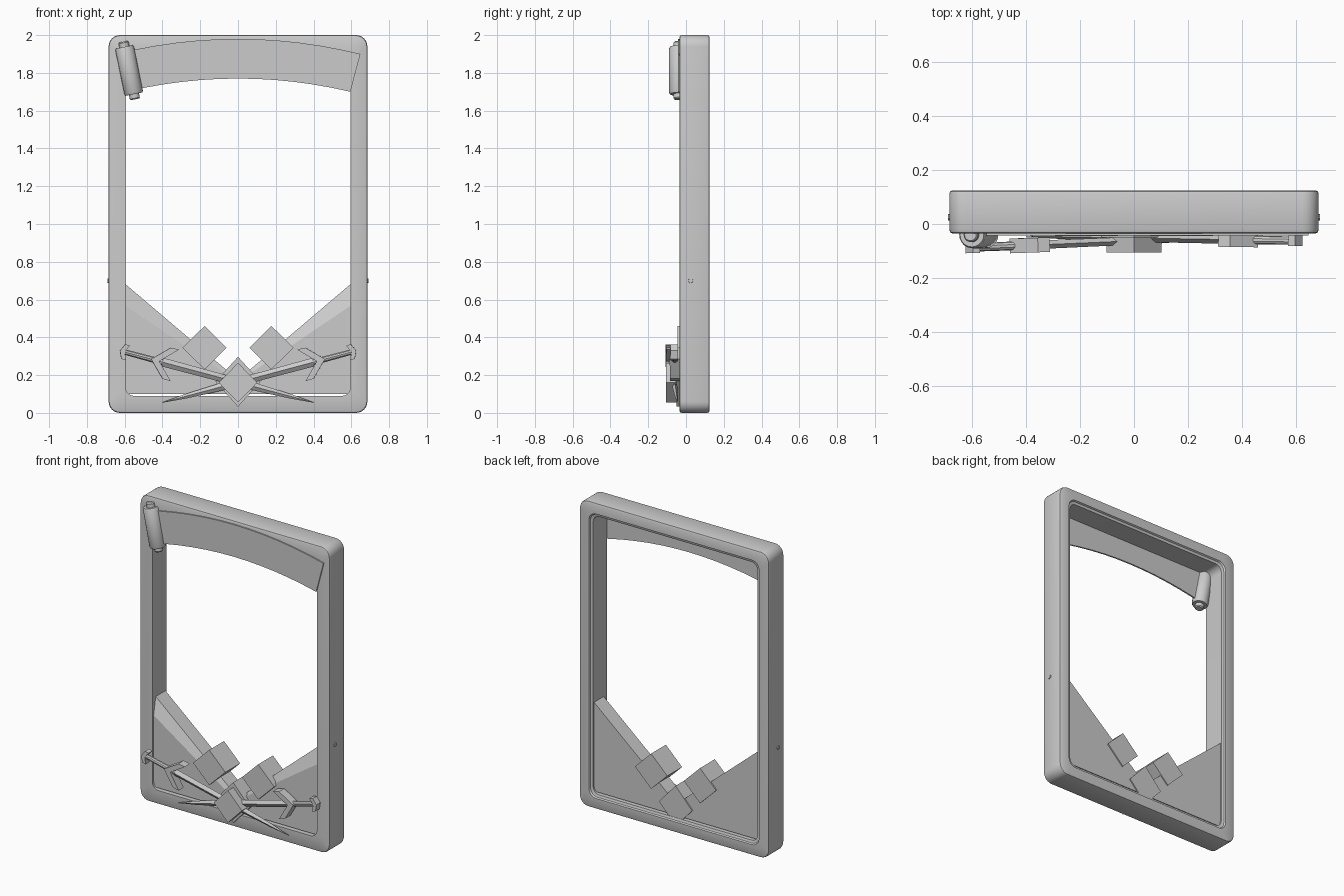
import bpy, bmesh, math
from mathutils import Vector, Matrix

cube = bpy.data.objects.get("Cube")
if cube:
    bpy.data.objects.remove(cube, do_unlink=True)

grey = bpy.data.materials.new("plain grey")
grey.use_nodes = True
grey.diffuse_color = (0.6, 0.6, 0.6, 1)
grey.node_tree.nodes["Principled BSDF"].inputs["Base Color"].default_value = (0.6, 0.6, 0.6, 1)


def finish(name, bm, smooth=False):
    bmesh.ops.recalc_face_normals(bm, faces=bm.faces)
    mesh = bpy.data.meshes.new(name)
    bm.to_mesh(mesh)
    bm.free()
    mesh.materials.append(grey)
    ob = bpy.data.objects.new(name, mesh)
    bpy.context.collection.objects.link(ob)
    if smooth:
        bpy.ops.object.select_all(action='DESELECT')
        ob.select_set(True)
        bpy.context.view_layer.objects.active = ob
        bpy.ops.object.shade_smooth_by_angle(angle=math.radians(35))
    return ob


def loft(name, rings, loop=False, smooth=False):
    """Bridge equal rings of points, capped at the ends or closed into a loop."""
    bm = bmesh.new()
    rows = [[bm.verts.new(p) for p in ring] for ring in rings]
    n = len(rows[0])
    pairs = list(zip(rows, rows[1:])) + ([(rows[-1], rows[0])] if loop else [])
    for a, b in pairs:
        for i in range(n):
            j = (i + 1) % n
            bm.faces.new((a[i], a[j], b[j], b[i]))
    if not loop:
        bm.faces.new(rows[0])
        bm.faces.new(rows[-1])
    return finish(name, bm, smooth)


def plate(name, points, front, back):
    """Extrude an x-z outline between two depths."""
    return loft(name, [[(x, y, z) for x, z in points] for y in (front, back)])


def diamond(name, x, z, half_x, half_z, front, back):
    return plate(name, [(x - half_x, z), (x, z + half_z), (x + half_x, z), (x, z - half_z)], front, back)


def turned(name, start, end, profile, sides=20):
    """Lathe a (distance, radius) profile along the line from start to end."""
    start, end = Vector(start), Vector(end)
    axis = (end - start).normalized()
    rot = axis.to_track_quat('Z', 'Y')
    rings = []
    for t, r in profile:
        centre = start.lerp(end, t)
        rings.append([centre + rot @ Vector((r * math.cos(a), r * math.sin(a), 0))
                      for a in (2 * math.pi * i / sides for i in range(sides))])
    return loft(name, rings, smooth=True)


# Picture frame: rounded rectangular rings around the border
def rounded_ring(inset, y, radius):
    pts = []
    for k, (sx, sz) in enumerate(((1, 1), (-1, 1), (-1, -1), (1, -1))):
        cx, cz = sx * (0.685 - inset - radius), 1 + sz * (1 - inset - radius)
        for i in range(7):
            a = math.pi / 2 * (k + i / 6)
            pts.append((cx + radius * math.cos(a), y, cz + radius * math.sin(a)))
    return pts


border = [(0.012, -0.035, 0.05), (0.003, -0.031, 0.058), (0, -0.022, 0.06),
          (0, 0.112, 0.06), (0.003, 0.121, 0.058), (0.012, 0.125, 0.05),
          (0.07, 0.125, 0.05), (0.075, 0.115, 0.05), (0.09, 0.11, 0.045),
          (0.09, -0.035, 0.045)]
loft("frame", [rounded_ring(*r) for r in border], loop=True, smooth=True)

# Arched banner across the top
rings = []
for i in range(13):
    t = i / 6 - 1
    low = Vector((0.595 * t, 0, 1.77 - 0.07 * t * t))
    high = Vector((0.648 * t, 0, 1.98 - 0.08 * t * t))
    rings.append([p + Vector((0, y, 0)) for p, y in
                  ((low, -0.043), (high, -0.043), (high, -0.033), (low, -0.033))])
loft("banner", rings)

# Rolled end of the banner with its rod
top, bottom = (-0.607, -0.04, 1.965), (-0.545, -0.04, 1.66)
turned("banner_roll", top, bottom, [(0.09, 0.03), (0.09, 0.045), (0.12, 0.05), (0.88, 0.05), (0.91, 0.045), (0.91, 0.03)])
turned("roll_rod", top, bottom, [(0, 0.022), (0.02, 0.027), (0.98, 0.027), (1, 0.022)])

for side, label in ((-1, "right"), (1, "left")):
    # Corner panel with a broad front chamfer
    ridge = [(0.6, 0.685), (0, 0.175), (0, 0.1), (0.6, 0.1)]
    face = [(0.6, 0.57), (0, 0.165), (0, 0.1), (0.6, 0.1)]
    loft(label + "_corner_panel", [[(side * x, y, z) for x, z in pts]
                                   for pts, y in ((face, -0.022), (ridge, 0.0), (ridge, 0.1))])
    # Block resting on the panel edge
    diamond(label + "_block", side * 0.177, 0.345, 0.117, 0.115, -0.045, 0.108)
    # Small rivet on the frame side
    turned(label + "_rivet", (side * 0.68, 0.025, 0.7), (side * 0.69, 0.025, 0.7), [(0, 0.014), (1, 0.012)], 10)

# Centre blocks
diamond("centre_back_block", 0, 0.165, 0.12, 0.132, -0.05, 0.108)
diamond("centre_front_block", 0, 0.16, 0.102, 0.105, -0.105, -0.04)


# Crossed swords, each with a blade, grip, swept guard and pommel
def sword(label, side, y):
    tip = Vector((-side * 0.4, -0.045, 0.055))
    end = Vector((side * 0.61, y, 0.325))
    guard = tip.lerp(end, 0.79)
    along = (end - tip).normalized()
    across = Vector((-along.z, 0, along.x)).normalized()
    depth = along.cross(across).normalized()
    # Diamond-section blade
    rings = []
    for t, w in ((0, 0.001), (0.12, 0.012), (0.3, 0.02), (0.79, 0.023)):
        c = tip.lerp(end, t)
        rings.append([c + across * w, c + depth * w * 0.7, c - across * w, c - depth * w * 0.7])
    loft(label + "_blade", rings)
    turned(label + "_grip", guard, end, [(0, 0.017), (0.95, 0.015)], 10)

    def chevron(name, centre, reach, sweep, width, thick):
        shape = [(0, width), (reach, width - sweep), (reach * 1.02, -sweep),
                 (0, 0), (-reach * 1.02, -sweep), (-reach, width - sweep)]
        loft(name, [[centre + across * u + along * v + depth * d for u, v in shape]
                    for d in (-thick, thick)])

    chevron(label + "_guard", guard + along * 0.02, 0.085, 0.085, 0.045, 0.027)
    chevron(label + "_pommel", end - along * 0.01, 0.04, 0.018, 0.026, 0.02)


sword("right_sword", -1, -0.088)
sword("left_sword", 1, -0.062)
